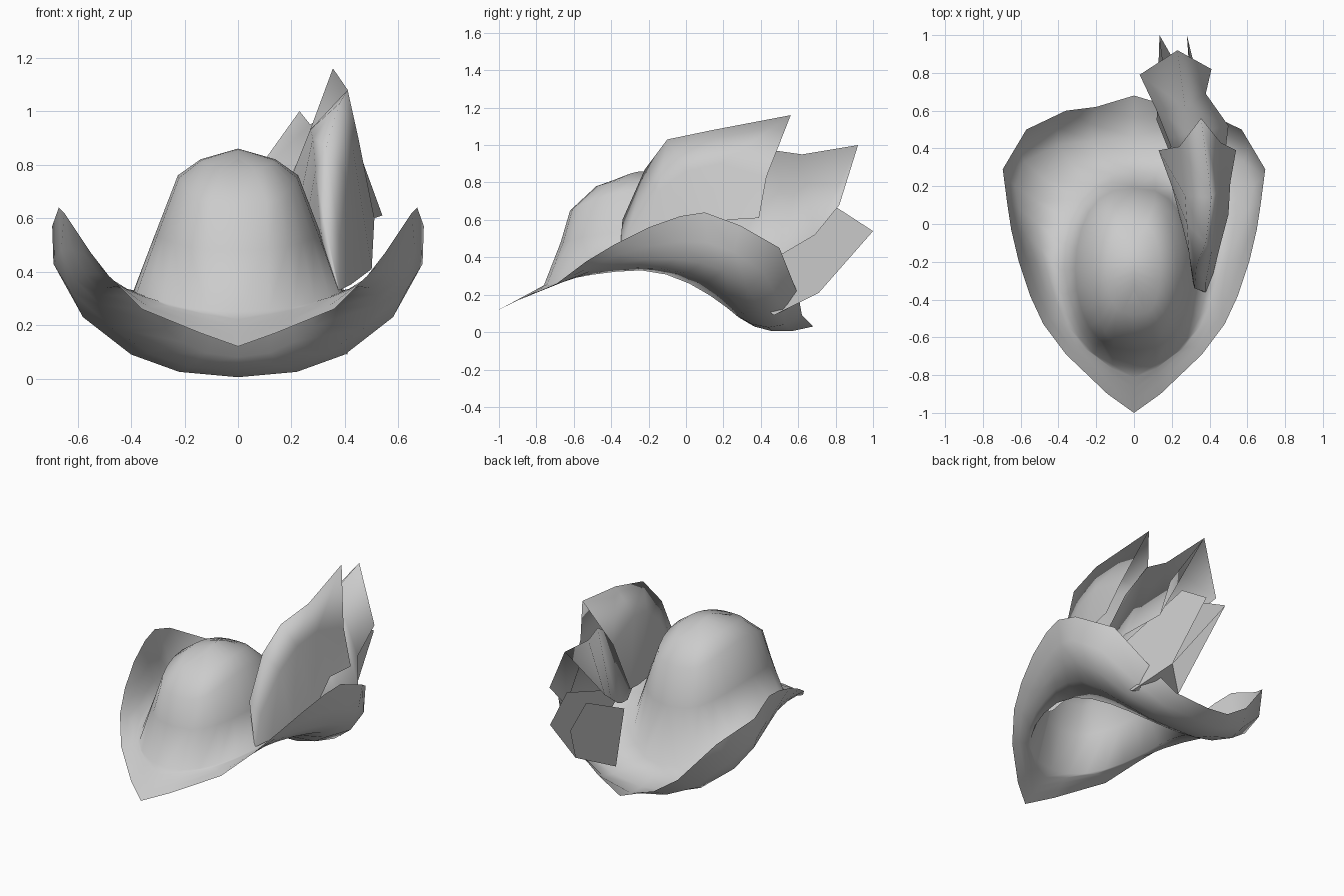
import bpy, bmesh, math
from mathutils import Vector

if "Cube" in bpy.data.objects:
    bpy.data.objects.remove(bpy.data.objects["Cube"], do_unlink=True)

GREY = (0.6, 0.6, 0.6, 1)
felt = bpy.data.materials.new("light_grey")
felt.use_nodes = True
felt.diffuse_color = GREY
felt.node_tree.nodes["Principled BSDF"].inputs["Base Color"].default_value = GREY

STEPS = 12  # segments from the front centre round to the back centre


def finish(bm, name, angle):
    """Turn a bmesh into a smooth shaded object."""
    bmesh.ops.remove_doubles(bm, verts=bm.verts, dist=0.001)
    bmesh.ops.dissolve_degenerate(bm, edges=bm.edges, dist=0.0005)
    bmesh.ops.recalc_face_normals(bm, faces=bm.faces)
    mesh = bpy.data.meshes.new(name)
    bm.to_mesh(mesh)
    bm.free()
    mesh.materials.append(felt)
    obj = bpy.data.objects.new(name, mesh)
    bpy.context.collection.objects.link(obj)
    bpy.ops.object.select_all(action="DESELECT")
    obj.select_set(True)
    bpy.context.view_layer.objects.active = obj
    bpy.ops.object.shade_smooth_by_angle(angle=math.radians(angle))


def loft(bm, rows):
    """Bridge neighbouring rows of points with quads."""
    grid = [[bm.verts.new(p) for p in row] for row in rows]
    for low, high in zip(grid, grid[1:]):
        for i in range(len(low) - 1):
            bm.faces.new((low[i], low[i + 1], high[i + 1], high[i]))


def mirrored_loft(bm, rows):
    """Loft half rows and their mirror image across x = 0."""
    loft(bm, rows)
    loft(bm, [[(-x, y, z) for x, y, z in row] for row in rows])


def half_ring(width, front, back, side_z, roundness):
    """Half an oval; front and back are (y, z), low roundness is boxier."""
    points = []
    for i in range(STEPS + 1):
        t = math.pi * i / STEPS
        c = math.cos(t)
        y = (front[0] + back[0]) / 2 + c * (front[0] - back[0]) / 2
        end_z = front[1] if c > 0 else back[1]
        z = side_z + (end_z - side_z) * abs(c) ** 1.8
        x = width * math.sin(t) ** roundness if 0 < i < STEPS else 0
        points.append((x, y, z))
    return points


def curved_row(first, middle, last, t):
    """Row at t on the parabolas running through three rows."""
    a, b, c = (1 - t) * (1 - 2 * t), 4 * t * (1 - t), t * (2 * t - 1)
    return [a * Vector(p) + b * Vector(q) + c * Vector(r)
            for p, q, r in zip(first, middle, last)]


# Brim: curled outer edge and the low trough inside it, front to back
brim_edge = [(0, -1, .12), (.14, -.9, .17), (.36, -.69, .26), (.48, -.53, .38),
             (.55, -.38, .47), (.61, -.2, .56), (.65, -.03, .62), (.67, .1, .64),
             (.695, .29, .57), (.57, .5, .45), (.36, .6, .2), (.2, .62, .09),
             (0, .68, .03)]
brim_trough = [(0, -.87, .19), (.12, -.8, .22), (.3, -.65, .27), (.41, -.5, .33),
               (.47, -.36, .37), (.52, -.2, .39), (.57, -.06, .39), (.61, .08, .37),
               (.63, .2, .33), (.58, .33, .23), (.4, .42, .09), (.22, .44, .025),
               (0, .46, .005)]
crown_base = half_ring(.39, (-.76, .25), (.28, .08), .33, .9)
brim = [curved_row(brim_edge, brim_trough, crown_base, i / 4) for i in range(4)]

# Crown: ovals closing to a short ridge on top
crown = [crown_base,
         half_ring(.31, (-.67, .48), (.19, .43), .54, .75),
         half_ring(.225, (-.62, .65), (.12, .66), .76, .55),
         half_ring(.14, (-.48, .78), (0, .78), .82, .6),
         half_ring(0, (-.36, .82), (-.1, .82), .86, 1)]
hat = bmesh.new()
mirrored_loft(hat, brim + crown)
finish(hat, "hat", 89)

# Large feather: folded leaf, rows run from the outer edge over the spine
large_feather = [
    [(.38, -.36, .33), (.42, -.26, .35), (.46, -.1, .38),
     (.5, .05, .41), (.51, .22, .6), (.54, .39, .61)],
    [(.38, -.36, .33), (.38, -.31, .52), (.41, -.15, .75),
     (.43, 0, .86), (.45, .18, .9), (.46, .43, .83)],
    [(.37, -.36, .34), (.32, -.34, .6), (.33, -.22, .87),
     (.38, -.1, 1.03), (.41, .14, 1.08), (.355, .56, 1.16)],
    [(.36, -.35, .33), (.31, -.3, .55), (.29, -.15, .78),
     (.28, 0, .9), (.27, .15, .93), (.24, .41, .85)],
    [(.34, -.34, .34), (.31, -.2, .4), (.28, -.05, .45),
     (.24, .05, .5), (.2, .2, .52), (.13, .39, .58)]]

# Rear feather: second leaf tucked behind the large one
rear_feather = [
    [(.4, .1, .4), (.48, .35, .4), (.5, .52, .42), (.38, .69, .52), (.41, .82, .68)],
    [(.34, 0, .5), (.32, .3, .85), (.3, .48, .97), (.27, .62, .95), (.23, .92, 1)],
    [(.28, .2, .4), (.22, .35, .45), (.18, .45, .5), (.12, .6, .6), (.03, .79, .72)]]

for name, rows in (("large_feather", large_feather), ("rear_feather", rear_feather)):
    leaf = bmesh.new()
    loft(leaf, rows)
    finish(leaf, name, 175)

# Low feather: two pointed wings rising from a keel
stem, hem = Vector((.41, .47, .09)), Vector((.3, .71, .21))
right_tip, left_tip = Vector((.28, 1, .54)), Vector((.135, 1, .54))
right_crest, left_crest = Vector((.3, .8, .67)), Vector((.16, .8, .64))
right_root, left_root = Vector((.39, .1, .4)), Vector((.2, .35, .42))
inner_corner = Vector((.12, .55, .14))
low = bmesh.new()
for panel in ((right_root, stem, hem, right_tip, right_crest),
              (hem, left_tip, left_crest, left_root, inner_corner),
              (stem, hem, inner_corner)):
    low.faces.new([low.verts.new(p) for p in panel])
finish(low, "low_feather", 60)
